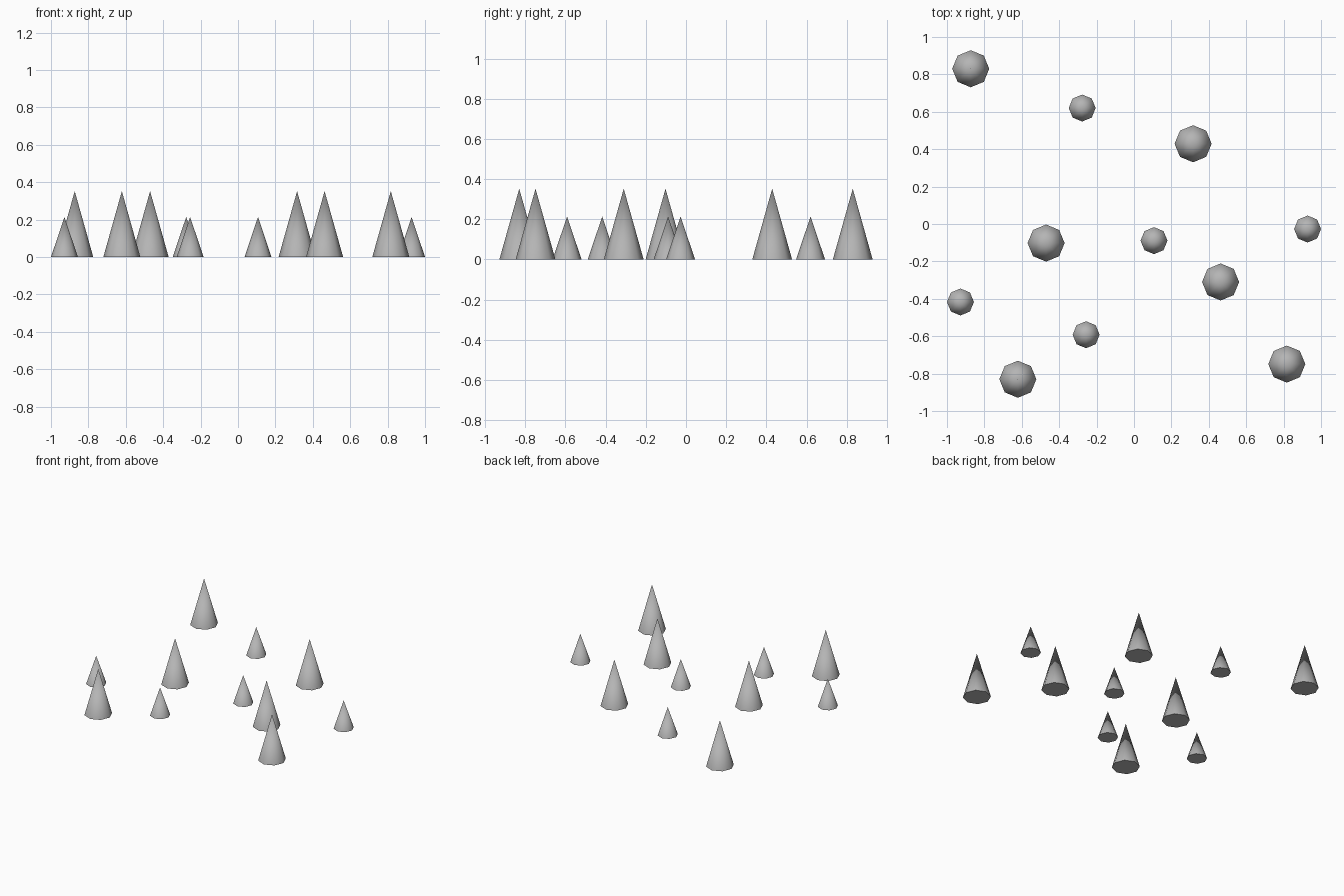
import bpy
import math

if "Cube" in bpy.data.objects:
    bpy.data.objects.remove(bpy.data.objects["Cube"])

# Ground positions of the tall and the short cones
TALL = [(-0.873, 0.830), (0.316, 0.429), (-0.470, -0.102),
        (0.463, -0.310), (0.817, -0.749), (-0.621, -0.830)]
SHORT = [(-0.277, 0.620), (0.928, -0.027), (0.107, -0.089),
         (-0.928, -0.417), (-0.256, -0.592)]

# Mid grey shared by all cones
grey = bpy.data.materials.new("mid_grey")
grey.diffuse_color = (0.46, 0.46, 0.46, 1)
grey.use_nodes = True
grey.node_tree.nodes["Principled BSDF"].inputs["Base Color"].default_value = grey.diffuse_color


def cone(name, x, y, radius, height):
    # Eight-sided capped cone standing on the ground
    bpy.ops.mesh.primitive_cone_add(vertices=8, radius1=radius, radius2=0,
                                    depth=height, location=(x, y, height / 2))
    obj = bpy.context.object
    obj.name = name
    obj.data.materials.append(grey)
    bpy.ops.object.shade_smooth_by_angle(angle=math.radians(60))


for i, (x, y) in enumerate(TALL, 1):
    cone(f"tall_cone_{i}", x, y, 0.099, 0.352)

for i, (x, y) in enumerate(SHORT, 1):
    cone(f"short_cone_{i}", x, y, 0.072, 0.214)
